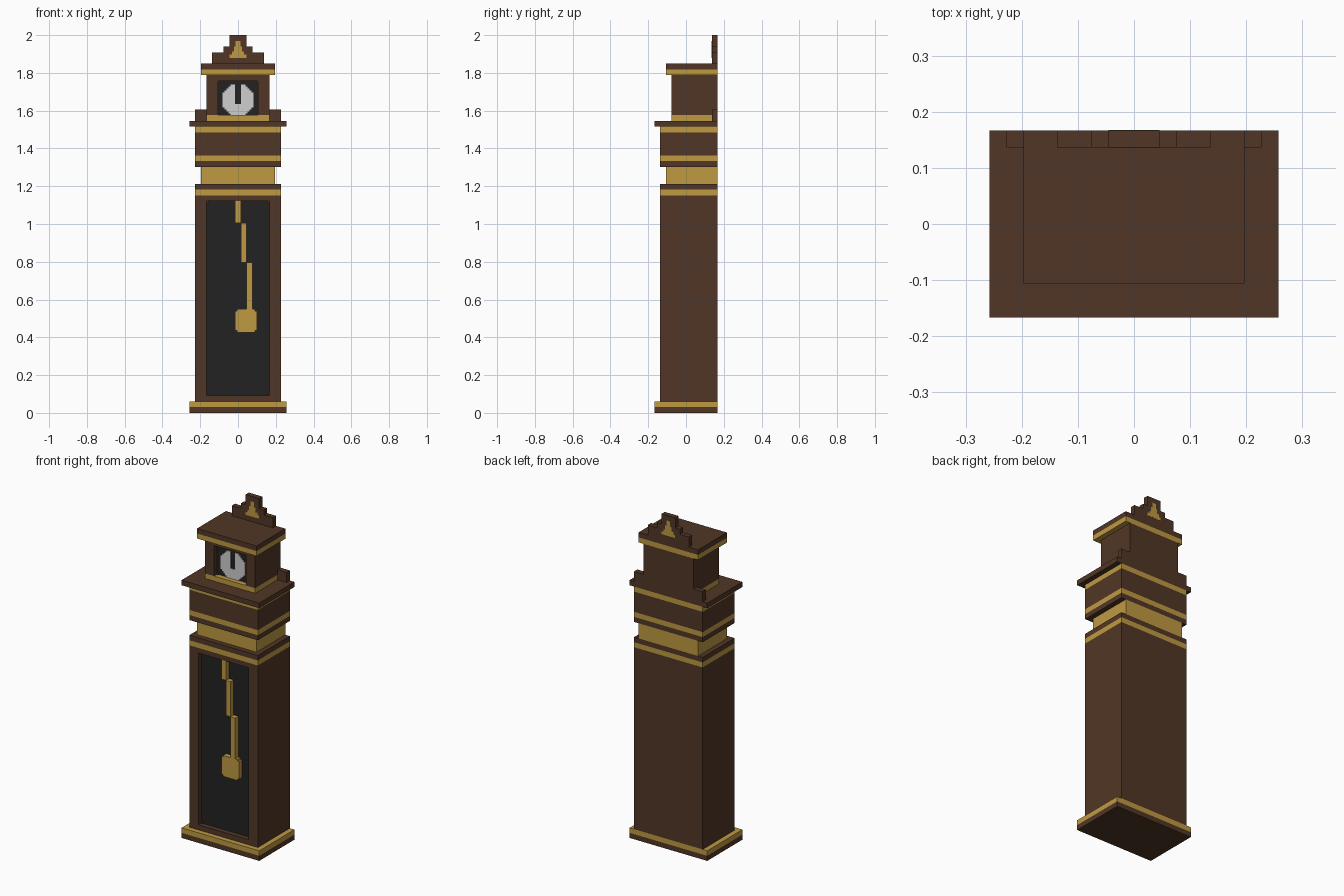
import bpy, bmesh, math
from mathutils import Vector

if "Cube" in bpy.data.objects:
    bpy.data.objects.remove(bpy.data.objects["Cube"])

V = 2 / 66  # block size used by the whole clock


def mat(name, rgb):
    m = bpy.data.materials.new(name)
    m.diffuse_color = (*rgb, 1)
    m.use_nodes = True
    m.node_tree.nodes["Principled BSDF"].inputs["Base Color"].default_value = m.diffuse_color
    return m


WOOD = mat("dark_wood", (0.082, 0.037, 0.019))
GOLD = mat("gold", (0.52, 0.32, 0.055))
BLACK = mat("black_panel", (0.0165, 0.0165, 0.0165))
PALE = mat("pale_dial", (0.62, 0.62, 0.62))


def finish(bm, name, mats):
    me = bpy.data.meshes.new(name)
    bm.normal_update()
    bm.to_mesh(me)
    bm.free()
    for m in mats:
        me.materials.append(m)
    ob = bpy.data.objects.new(name, me)
    bpy.context.collection.objects.link(ob)
    return ob


def add_box(bm, x0, x1, y0, y1, z0, z1):
    vs = bmesh.ops.create_cube(bm, size=1)["verts"]
    for v in vs:
        v.co = Vector((x1 if v.co.x > 0 else x0,
                       y1 if v.co.y > 0 else y0,
                       z1 if v.co.z > 0 else z0))


def boxes(name, material, *dims):
    bm = bmesh.new()
    for d in dims:
        add_box(bm, *d)
    return finish(bm, name, [material])


def tier(name, material, half, front, z0, z1, back=5.5):
    """Centred slab measured in blocks."""
    return boxes(name, material, (-half * V, half * V, front * V, back * V, z0 * V, z1 * V))


def recessed(name, half, front, back, z0, z1, o_half, o0, o1, gold_below=None):
    """Cabinet with a one-block-deep black opening in its front."""
    bm = bmesh.new()
    add_box(bm, -half * V, half * V, front * V, back * V, z0 * V, z1 * V)
    for co, no in (((-o_half * V, 0, 0), (1, 0, 0)), ((o_half * V, 0, 0), (1, 0, 0)),
                   ((0, 0, o0 * V), (0, 0, 1)), ((0, 0, o1 * V), (0, 0, 1))):
        geom = bm.verts[:] + bm.edges[:] + bm.faces[:]
        bmesh.ops.bisect_plane(bm, geom=geom, plane_co=co, plane_no=no)
    mid = Vector((0, front * V, (o0 + o1) / 2 * V))
    face = min(bm.faces, key=lambda f: (f.calc_center_median() - mid).length)
    new = bmesh.ops.extrude_discrete_faces(bm, faces=[face])["faces"][0]
    bmesh.ops.translate(bm, verts=new.verts[:], vec=(0, V, 0))
    new.material_index = 2
    if gold_below:
        for f in bm.faces:
            if f.calc_center_median().z < gold_below * V + 0.001:
                f.material_index = 1
    ob = finish(bm, name, [WOOD, GOLD, BLACK])
    # tiny wooden corner blocks in the opening
    s, y = 0.0101, (front + 1) * V
    corners = []
    for sx in (-1, 1):
        for z, dz in ((o0 * V, s), (o1 * V, -s)):
            xa, xb = sorted((sx * o_half * V, sx * (o_half * V - s)))
            za, zb = sorted((z, z + dz))
            corners.append((xa, xb, y - 0.008, y, za, zb))
    boxes(name + "_corners", WOOD, *corners)
    return ob


# plinth
tier("plinth", WOOD, 8.5, -5.5, 0, 1)
tier("plinth_trim", GOLD, 8.5, -5.5, 1, 2)

# tall case with pendulum window
recessed("case", 7.5, -4.5, 5.5, 2, 38, 5.5, 3, 37)

# mouldings between the case and the head
tier("case_trim", GOLD, 7.5, -4.5, 38, 39)
tier("case_cap", WOOD, 7.5, -4.5, 39, 40)
tier("neck", GOLD, 6.5, -3.5, 40, 43)
tier("collar_base", WOOD, 7.5, -4.5, 43, 44)
tier("collar_lower_trim", GOLD, 7.5, -4.5, 44, 45)
tier("collar", WOOD, 7.5, -4.5, 45, 49)
tier("collar_upper_trim", GOLD, 7.5, -4.5, 49, 50)
tier("shelf", WOOD, 8.5, -5.5, 50, 51)

# clock head, its lowest course is gold
recessed("head", 5.5, -2.5, 4.5, 51, 59, 3.5, 52, 58, gold_below=52)
tier("back_strip", WOOD, 7.5, 4.5, 51, 53)
tier("head_back", WOOD, 5.5, 4.5, 53, 59)
tier("cornice_trim", GOLD, 6.5, -3.5, 59, 60)
tier("cornice", WOOD, 6.5, -3.5, 60, 61)

# stepped crest with ornament showing on both sides
for i, (half, z0, z1) in enumerate(((4.5, 61, 63), (2.5, 63, 64), (1.5, 64, 66))):
    tier("crest_step_%d" % (i + 1), WOOD, half, 4.5, z0, z1)
boxes("crest_ornament", GOLD, *[(-h, h, 4.5 * V - 0.001, 5.5 * V + 0.001, a, b) for h, a, b in
                                ((0.045, 1.879, 1.898), (0.033, 1.898, 1.912),
                                 (0.022, 1.912, 1.94), (0.012, 1.94, 1.97))])

# pixel dial: rows of a disc with a dark hand slot at the upper middle
P = V / 3
rows = []
for r in range(16):
    z = 52 * V + r * P
    half = round(math.sqrt(max(0, 8.3 ** 2 - (r - 7.5) ** 2))) * P
    y0, y1 = -1.5 * V - 0.004, -1.5 * V
    if r >= 6:
        rows += [(-half, -1.5 * P, y0, y1, z, z + P), (1.5 * P, half, y0, y1, z, z + P)]
    else:
        rows.append((-half, half, y0, y1, z, z + P))
boxes("dial", PALE, *rows)

# swinging pendulum, stepped rod and bob
yf, yb = -4.5 * V + 0.001, -3.5 * V
boxes("pendulum_rod", GOLD,
      (-0.015, 0.015, yf, yb, 1.005, 37 * V),
      (0.015, 0.045, yf, yb, 0.795, 1.005),
      (0.045, 0.076, yf, yb, 0.545, 0.795))
boxes("pendulum_bob", GOLD,
      (-0.015, 0.101, yf, yb, 0.435, 0.54),
      (-0.005, 0.091, yf, yb, 0.54, 0.55),
      (-0.005, 0.091, yf, yb, 0.425, 0.435))
